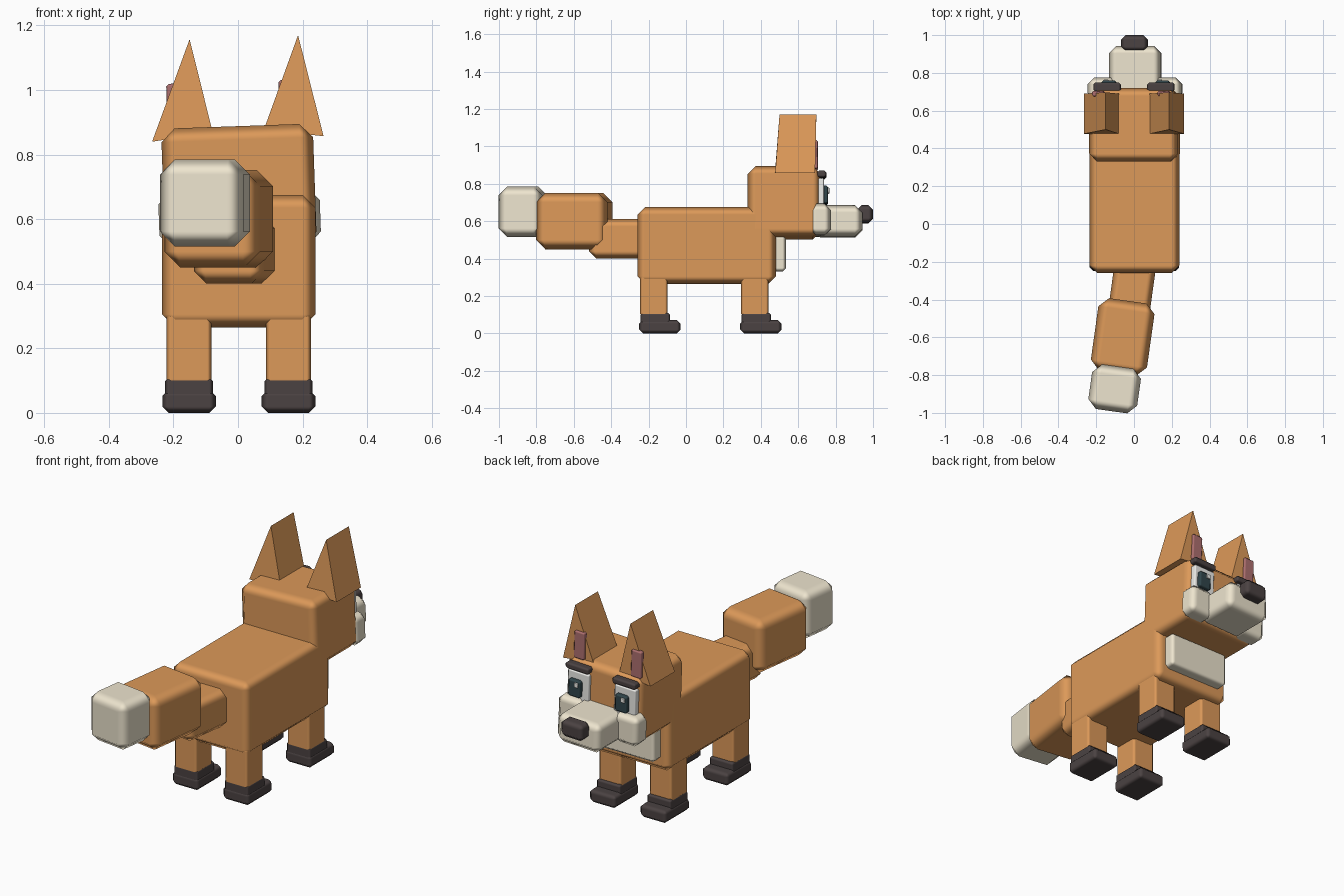
import bpy, bmesh, math
from mathutils import Matrix, Vector

if "Cube" in bpy.data.objects:
    bpy.data.objects.remove(bpy.data.objects["Cube"])

COLORS = {
    "orange": (0.72, 0.32, 0.10, 1), "cream": (0.85, 0.78, 0.62, 1),
    "dark": (0.07, 0.055, 0.055, 1), "pink": (0.42, 0.16, 0.16, 1),
    "white": (0.85, 0.85, 0.82, 1), "pupil": (0.03, 0.06, 0.07, 1),
}
MATS = {}
for key, col in COLORS.items():
    MATS[key] = bpy.data.materials.new(key)
    MATS[key].diffuse_color = col


def finish(bm, name, mat):
    bmesh.ops.recalc_face_normals(bm, faces=bm.faces[:])
    me = bpy.data.meshes.new(name)
    bm.to_mesh(me)
    bm.free()
    me.materials.append(MATS[mat])
    ob = bpy.data.objects.new(name, me)
    bpy.context.collection.objects.link(ob)
    return ob


def box(name, x, y, z, mat, bevel=0.02, yaw=0, roll=0):
    """Chamfered box from its x, y, z ranges, turned about its own centre."""
    bm = bmesh.new()
    bmesh.ops.create_cube(bm, size=1)
    size = Vector((x[1] - x[0], y[1] - y[0], z[1] - z[0]))
    bmesh.ops.scale(bm, vec=size, verts=bm.verts[:])
    ob = finish(bm, name, mat)
    ob.location = ((x[0] + x[1]) / 2, (y[0] + y[1]) / 2, (z[0] + z[1]) / 2)
    ob.rotation_euler = (0, math.radians(roll), math.radians(yaw))
    for p in ob.data.polygons:
        p.use_smooth = True
    mod = ob.modifiers.new("Chamfer", "BEVEL")
    mod.width = bevel
    mod.segments = 1
    mod.harden_normals = True
    return ob


def ear(name, tri):
    """Triangular prism running along y, back face leaning slightly forward."""
    bm = bmesh.new()
    front = [bm.verts.new((px, 0.69 if i < 2 else 0.697, pz)) for i, (px, pz) in enumerate(tri)]
    back = [bm.verts.new((px, 0.477 if i < 2 else 0.50, pz)) for i, (px, pz) in enumerate(tri)]
    bm.faces.new(front)
    bm.faces.new(back[::-1])
    for i in range(3):
        j = (i + 1) % 3
        bm.faces.new((front[i], back[i], back[j], front[j]))
    finish(bm, name, "orange")


# Body, chest patch, head
box("body", (-0.235, 0.24), (-0.26, 0.48), (0.265, 0.675), "orange", 0.04)
box("chest_patch", (-0.18, 0.19), (0.44, 0.535), (0.33, 0.525), "cream", 0.02)
box("head", (-0.232, 0.238), (0.33, 0.72), (0.51, 0.888), "orange", 0.042, roll=-2)

# Tail segments, swung a little to one side
box("tail_base", (-0.12, 0.10), (-0.51, -0.17), (0.40, 0.612), "orange", 0.04, yaw=-8)
box("tail_middle", (-0.21, 0.09), (-0.79, -0.405), (0.45, 0.752), "orange", 0.05, yaw=-8)
box("tail_tip", (-0.233, 0.028), (-0.992, -0.754), (0.515, 0.785), "cream", 0.047, yaw=-8)

# Legs with ankles and paws
for pos, y0 in (("back", -0.245), ("front", 0.295)):
    for side, s in (("left", -1), ("right", 1)):
        c = 0.0025 + s * 0.154
        n = f"{pos}_{side}_"
        box(n + "leg", (c - 0.07, c + 0.07), (y0, y0 + 0.147), (0.09, 0.31), "orange", 0.014)
        box(n + "ankle", (c - 0.074, c + 0.074), (y0 + 0.002, y0 + 0.16), (0.03, 0.11), "dark", 0.012)
        box(n + "paw", (c - 0.083, c + 0.083), (y0 - 0.005, y0 + 0.216), (0.0, 0.072), "dark", 0.02)

# Ears and inner ears
ear("left_ear", [(-0.266, 0.84), (-0.078, 0.868), (-0.15, 1.157)])
ear("right_ear", [(0.265, 0.857), (0.08, 0.877), (0.186, 1.17)])
box("left_inner_ear", (-0.22, -0.155), (0.675, 0.705), (0.87, 1.02), "pink", 0.008, roll=-2)
box("right_inner_ear", (0.127, 0.192), (0.675, 0.705), (0.88, 1.032), "pink", 0.008, roll=-2)

# Cheeks, eyes and brows
for side, s in (("left", -1), ("right", 1)):
    c = s * 0.142
    dz = s * 0.004
    k = 0.005 + s * 0.17
    box(side + "_cheek", (k - 0.08, k + 0.08), (0.66, 0.775), (0.52 + dz, 0.688 + dz), "cream", 0.035, roll=-2)
    box(side + "_eye", (c - 0.066, c + 0.066), (0.70, 0.738), (0.665 + dz, 0.825 + dz), "white", 0.008, roll=-2)
    box(side + "_pupil", (c - 0.028, c + 0.048), (0.72, 0.76), (0.69 + dz, 0.785 + dz), "pupil", 0.01, roll=-2)
    box(side + "_eye_glint", (c - 0.018, c + 0.006), (0.75, 0.766), (0.75 + dz, 0.775 + dz), "white", 0.003, roll=-2)
    box(side + "_brow", (c - 0.073, c + 0.073), (0.70, 0.75), (0.828 + dz, 0.865 + dz), "dark", 0.012, roll=-2)

# Snout and nose
box("snout", (-0.132, 0.145), (0.68, 0.943), (0.515, 0.682), "cream", 0.04, roll=-2)
box("nose", (-0.068, 0.074), (0.915, 1.0), (0.59, 0.685), "dark", 0.025, roll=-2)

for m in bpy.data.materials:
    if m.users and not m.is_grease_pencil:
        m.use_nodes = True
        m.node_tree.nodes["Principled BSDF"].inputs["Base Color"].default_value = m.diffuse_color
